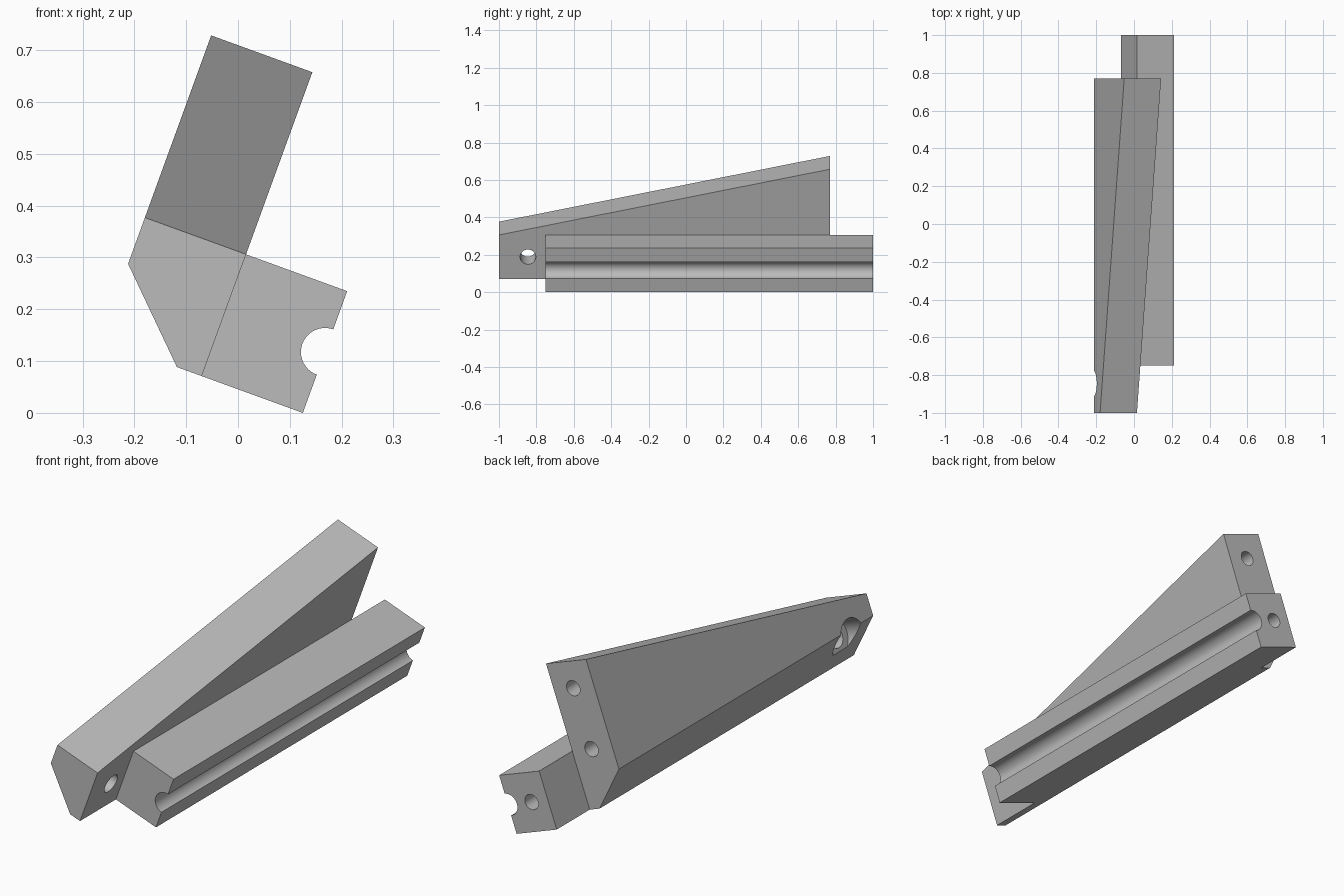
import bpy, bmesh
from math import radians
from mathutils import Matrix

cube = bpy.data.objects.get("Cube")
if cube:
    bpy.data.objects.remove(cube, do_unlink=True)

grey = bpy.data.materials.new("plain grey")
grey.use_nodes = True
grey.diffuse_color = (0.5, 0.5, 0.5, 1)
grey.node_tree.nodes["Principled BSDF"].inputs["Base Color"].default_value = (0.5, 0.5, 0.5, 1)

# Parts are made upright, then the whole assembly leans about the y axis
WIDTH, HEIGHT = 0.2077, 0.25
LEAN = Matrix.Translation((-0.07, 0, 0.071)) @ Matrix.Rotation(radians(20), 4, 'Y')


def add_object(name, bm):
    bmesh.ops.recalc_face_normals(bm, faces=bm.faces)
    mesh = bpy.data.meshes.new(name)
    bm.to_mesh(mesh)
    bm.free()
    mesh.materials.append(grey)
    obj = bpy.data.objects.new(name, mesh)
    bpy.context.collection.objects.link(obj)
    return obj


def prism(name, front, back, y0, y1):
    """Join two matching (x, z) profiles at y0 and y1."""
    bm = bmesh.new()
    a = [bm.verts.new((x, y0, z)) for x, z in front]
    b = [bm.verts.new((x, y1, z)) for x, z in back]
    bm.faces.new(a)
    bm.faces.new(b)
    for i in range(len(a)):
        j = (i + 1) % len(a)
        bm.faces.new((a[i], a[j], b[j], b[i]))
    return add_object(name, bm)


def drill(target, axis, centre, radius, length):
    """Cut a round hole along the x or y axis."""
    bm = bmesh.new()
    turn = Matrix.Rotation(radians(90), 4, 'Y' if axis == 'X' else 'X')
    bmesh.ops.create_cone(bm, cap_ends=True, segments=48, radius1=radius, radius2=radius,
                          depth=length, matrix=Matrix.Translation(centre) @ turn)
    cutter = add_object("hole_cutter", bm)
    cutter.hide_render = True
    mod = target.modifiers.new("hole", 'BOOLEAN')
    mod.operation, mod.solver, mod.object = 'DIFFERENCE', 'EXACT', cutter
    bpy.context.view_layer.objects.active = target
    bpy.ops.object.modifier_apply(modifier=mod.name)
    bpy.data.objects.remove(cutter, do_unlink=True)


def finish(obj):
    obj.data.transform(LEAN)
    bpy.ops.object.select_all(action='DESELECT')
    obj.select_set(True)
    bpy.context.view_layer.objects.active = obj
    bpy.ops.object.shade_smooth_by_angle(angle=radians(30))


# Straight rail with a half-round groove and a hole in the back end
section = [(0, 0), (WIDTH, 0), (WIDTH, HEIGHT), (0, HEIGHT)]
rail = prism("grooved_rail", section, section, -0.75, 1)
drill(rail, 'Y', (WIDTH, 0.1, HEIGHT / 2), 0.0465, 3)
drill(rail, 'Y', (0.085, 1, HEIGHT / 2), 0.033, 0.5)
finish(rail)

# Tapered block with a bevelled lower edge and a sloping top
foot = [(0, 0), (-0.051, 0), (-WIDTH, 0.155)]
wedge = prism("tapered_block",
              foot + [(-WIDTH, HEIGHT), (0, HEIGHT)],
              foot + [(-WIDTH, 0.624), (0, 0.624)], -1, 0.77)

# Counterbored cross hole, then the two holes in the back end
drill(wedge, 'X', (-0.27, -0.845, HEIGHT / 2), 0.075, 0.3)
drill(wedge, 'X', (-0.1, -0.845, HEIGHT / 2), 0.042, 0.4)
for z in (0.25, 0.51):
    drill(wedge, 'Y', (-0.1, 0.77, z), 0.033, 0.5)
finish(wedge)
